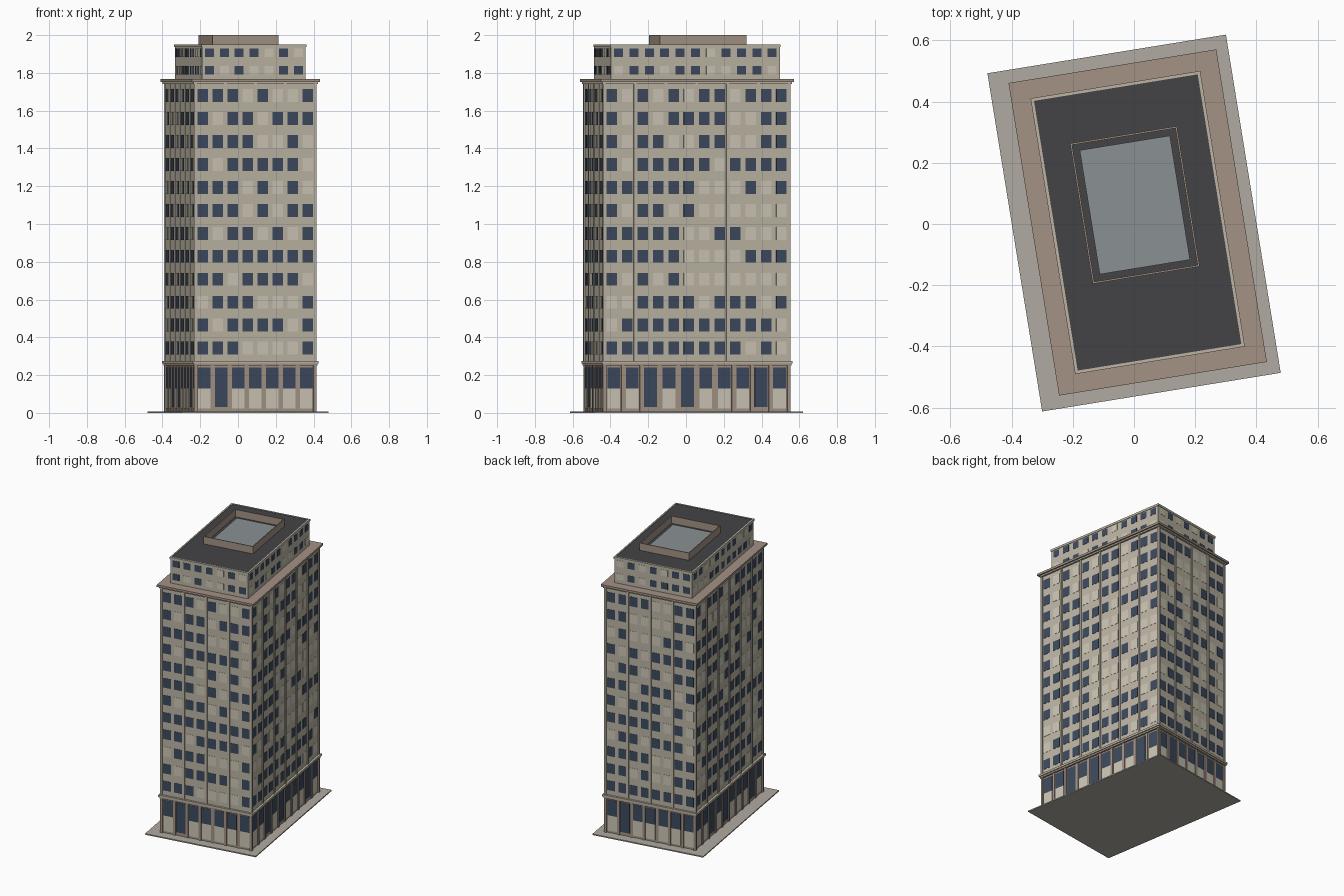
import bpy, bmesh, math, random
from mathutils import Matrix

if "Cube" in bpy.data.objects:
    bpy.data.objects.remove(bpy.data.objects["Cube"])

random.seed(7)
# The whole tower is turned a little on its plot
PLACE = Matrix.Translation((0.012, 0.005, 0)) @ Matrix.Rotation(math.radians(9.2), 4, 'Z')


def material(name, r, g, b):
    m = bpy.data.materials.new(name)
    m.diffuse_color = [((c / 255 + 0.055) / 1.055) ** 2.4 for c in (r, g, b)] + [1]
    m.use_nodes = True
    m.node_tree.nodes["Principled BSDF"].inputs["Base Color"].default_value = m.diffuse_color
    return m


WALL = material("limestone", 188, 180, 164)
BLIND = material("blind", 203, 197, 180)
GLASS = material("dark_glass", 60, 73, 94)
BROWN = material("brown_stone", 163, 146, 132)
ROOF = material("roof_felt", 68, 66, 70)
SKY = material("skylight_glass", 138, 144, 148)
PAVE = material("paving", 176, 171, 162)


def add_box(bm, x0, x1, y0, y1, z0, z1, turn=Matrix()):
    m = (turn @ Matrix.Translation(((x0 + x1) / 2, (y0 + y1) / 2, (z0 + z1) / 2))
         @ Matrix.Diagonal((x1 - x0, y1 - y0, z1 - z0, 1)))
    bmesh.ops.create_cube(bm, size=1, matrix=m)


def finish(name, bm, mat):
    bm.transform(PLACE)
    me = bpy.data.meshes.new(name)
    bm.to_mesh(me)
    bm.free()
    me.materials.append(mat)
    bpy.context.collection.objects.link(bpy.data.objects.new(name, me))


def block(name, w, d, z0, z1, mat, cx=0, cy=0):
    bm = bmesh.new()
    add_box(bm, cx - w / 2, cx + w / 2, cy - d / 2, cy + d / 2, z0, z1)
    finish(name, bm, mat)


def ring(name, w, d, t, z0, z1, mat, cy=0):
    bm = bmesh.new()
    for s in (-1, 1):
        a, b = sorted((s * w / 2, s * (w / 2 - t)))
        add_box(bm, a, b, cy - d / 2, cy + d / 2, z0, z1)
        a, b = sorted((s * d / 2, s * (d / 2 - t)))
        add_box(bm, -w / 2 + t, w / 2 - t, cy + a, cy + b, z0, z1)
    finish(name, bm, mat)


def sides(w, d):
    """Four facades: turn matrix, facade length, distance from the axis, is short side."""
    for k in range(4):
        short = k % 2 == 0
        yield Matrix.Rotation(k * math.pi / 2, 4, 'Z'), w if short else d, (d if short else w) / 2, short


def windows(prefix, w, d, n_short, n_long, levels, pw, ph, dark):
    glass, blind = bmesh.new(), bmesh.new()
    for turn, length, dist, short in sides(w, d):
        n = n_short if short else n_long
        for i in range(n):
            x = -length / 2 + (i + 0.5) * length / n
            for z in levels:
                bm = glass if random.random() < dark else blind
                add_box(bm, x - pw / 2, x + pw / 2, -dist - 0.0015, -dist + 0.004,
                        z - ph / 2, z + ph / 2, turn)
    finish(prefix + "_dark_windows", glass, GLASS)
    finish(prefix + "_blind_windows", blind, BLIND)


# Ground plate
block("pavement", 0.79, 1.12, 0, 0.008, PAVE, cx=-0.012)

# Street level: brown piers with shopfronts and doors
BW, BD = 0.638, 0.988
block("base_wall", BW, BD, 0.004, 0.26, BROWN)
glass, panels, piers = bmesh.new(), bmesh.new(), bmesh.new()
for turn, length, dist, short in sides(BW, BD):
    n, doors = (7, (1,)) if short else (10, (2, 4, 8))
    pitch = length / n
    for i in range(n):
        x = -length / 2 + (i + 0.5) * pitch
        door = i in doors
        add_box(glass, x - 0.034, x + 0.034, -dist - 0.002, -dist + 0.004,
                0.03 if door else 0.13, 0.24, turn)
        if not door:
            add_box(panels, x - 0.034, x + 0.034, -dist - 0.002, -dist + 0.004, 0.022, 0.13, turn)
    for i in range(n + 1):
        x = -length / 2 + i * pitch
        add_box(piers, x - 0.009, x + 0.009, -dist - 0.006, -dist + 0.009, 0.008, 0.255, turn)
finish("shopfront_glass", glass, GLASS)
finish("shopfront_panels", panels, BLIND)
finish("base_piers", piers, BROWN)
block("base_band_lower", 0.662, 1.012, 0.25, 0.262, BROWN)
block("base_band_upper", 0.674, 1.022, 0.262, 0.276, WALL)

# Main shaft: twelve floors, a pilaster every two windows
SW, SD = 0.643, 0.992
block("shaft_wall", SW, SD, 0.27, 1.755, WALL)
windows("shaft", SW, SD, 8, 12, [0.343 + i * 0.1215 for i in range(12)], 0.056, 0.068, 0.64)
pil = bmesh.new()
for turn, length, dist, short in sides(SW, SD):
    n = 4 if short else 6
    for i in range(n + 1):
        x = -length / 2 + i * length / n
        add_box(pil, x - 0.007, x + 0.007, -dist - 0.007, -dist + 0.007, 0.27, 1.752, turn)
finish("shaft_pilasters", pil, WALL)

# Cornice
block("cornice_bed", 0.668, 1.016, 1.742, 1.752, WALL)
block("cornice", 0.688, 1.035, 1.752, 1.767, BROWN)

# Set-back upper storeys
PW, PD = 0.555, 0.906
block("upper_wall", PW, PD, 1.76, 1.942, WALL)
windows("upper", PW, PD, 7, 11, (1.815, 1.907), 0.048, 0.045, 0.66)
ring("upper_parapet", 0.562, 0.913, 0.010, 1.936, 1.951, WALL)
block("main_roof", 0.546, 0.897, 1.938, 1.948, ROOF)

# Roof enclosure with skylight
ring("roof_enclosure", 0.354, 0.465, 0.006, 1.945, 2.0, BROWN, cy=0.058)
block("skylight", 0.299, 0.411, 1.945, 1.953, SKY, cy=0.058)
